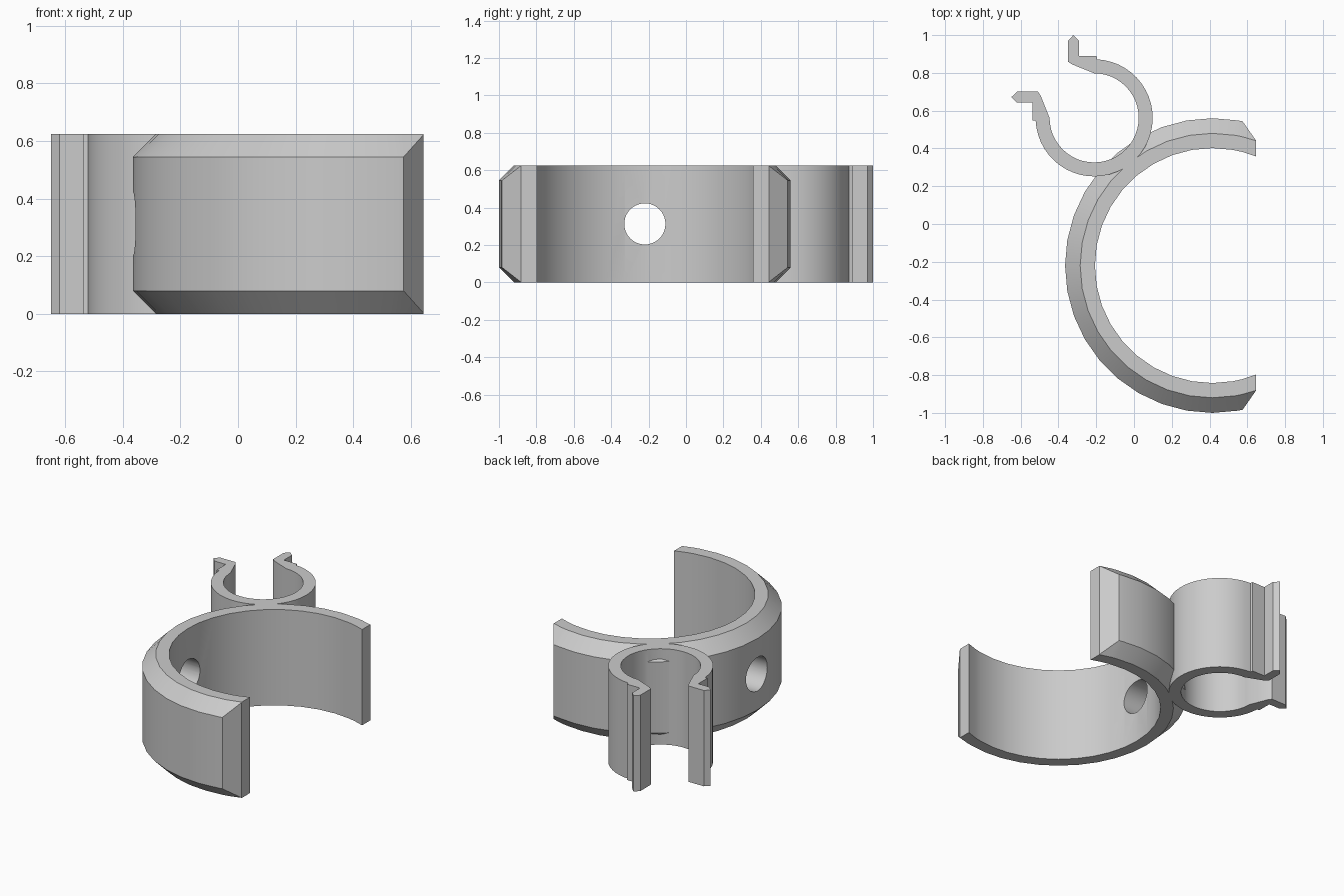
import bpy, bmesh, math

if "Cube" in bpy.data.objects:
    bpy.data.objects.remove(bpy.data.objects["Cube"])

HEIGHT, CHAMFER = 0.625, 0.08
RING = (0.415, -0.22)      # centre of the large open ring
CLIP = (-0.211, 0.562)     # centre of the small spring clip
R_IN, R_OUT = 0.622, 0.78

grey = bpy.data.materials.new("grey_plastic")
grey.use_nodes = True
grey.diffuse_color = (0.6, 0.6, 0.6, 1)
grey.node_tree.nodes["Principled BSDF"].inputs["Base Color"].default_value = (0.6, 0.6, 0.6, 1)


def finish(bm, name):
    bmesh.ops.recalc_face_normals(bm, faces=bm.faces)
    mesh = bpy.data.meshes.new(name)
    bm.to_mesh(mesh)
    bm.free()
    mesh.materials.append(grey)
    obj = bpy.data.objects.new(name, mesh)
    bpy.context.collection.objects.link(obj)
    return obj


def polar(r, degrees):
    a = math.radians(degrees)
    return (r * math.cos(a), r * math.sin(a))


# Large ring: chamfered section lofted around the arc, tapering at both ends
def section(chamfer):
    r = R_OUT - CHAMFER
    out = r + chamfer
    return [(R_IN, 0), (r, 0), (out, chamfer), (out, HEIGHT - chamfer),
            (r, HEIGHT), (R_IN, HEIGHT)]


def end_station(dx, chamfer, side):
    return [(dx, side * math.sqrt(r * r - dx * dx), z) for r, z in section(chamfer)]


stations = [end_station(0.23, 0.002, 1), end_station(0.16, CHAMFER, 1)]
for angle in range(80, 281, 10):
    stations.append([(*polar(r, angle), z) for r, z in section(CHAMFER)])
stations += [end_station(0.16, CHAMFER, -1), end_station(0.23, 0.002, -1)]

bm = bmesh.new()
loops = [[bm.verts.new((x + RING[0], y + RING[1], z)) for x, y, z in s] for s in stations]
for a, b in zip(loops, loops[1:]):
    for i in range(6):
        j = (i + 1) % 6
        bm.faces.new((a[i], a[j], b[j], b[i]))
bm.faces.new(loops[0])
bm.faces.new(loops[-1])
body = finish(bm, "pipe_clamp")

# Spring clip: half outline mirrored over its diagonal, then extruded
steps = 18
half = [polar(0.31, -45 + 132 * i / steps) for i in range(steps + 1)]
half += [(0.013, 0.327), (-0.08, 0.327), (-0.08, 0.408), (-0.11, 0.438),
         (-0.139, 0.408), (-0.139, 0.298), (-0.119, 0.284)]
half += [polar(0.236, 90 - 135 * i / steps) for i in range(steps + 1)]
outline = half + [(-v, -u) for u, v in reversed(half[1:-1])]

bm = bmesh.new()
base = bm.faces.new([bm.verts.new((u + CLIP[0], v + CLIP[1], 0)) for u, v in outline])
top = bmesh.ops.extrude_face_region(bm, geom=[base])["geom"]
bmesh.ops.translate(bm, vec=(0, 0, HEIGHT),
                    verts=[g for g in top if isinstance(g, bmesh.types.BMVert)])
clip = finish(bm, "spring_clip")

# Screw hole through the ring wall
bpy.ops.mesh.primitive_cylinder_add(vertices=40, radius=0.11, depth=0.5,
                                    location=(-0.28, RING[1], HEIGHT / 2),
                                    rotation=(0, math.pi / 2, 0))
hole = bpy.context.object
hole.name = "screw_hole_cutter"
hole.data.materials.append(grey)

# Join the clip and cut the hole
bpy.ops.object.select_all(action='DESELECT')
bpy.context.view_layer.objects.active = body
body.select_set(True)
for tool, operation in ((clip, 'UNION'), (hole, 'DIFFERENCE')):
    mod = body.modifiers.new(tool.name, 'BOOLEAN')
    mod.operation, mod.solver, mod.object = operation, 'EXACT', tool
    bpy.ops.object.modifier_apply(modifier=mod.name)
    bpy.data.objects.remove(tool)
bpy.ops.object.shade_smooth_by_angle(angle=math.radians(25))
